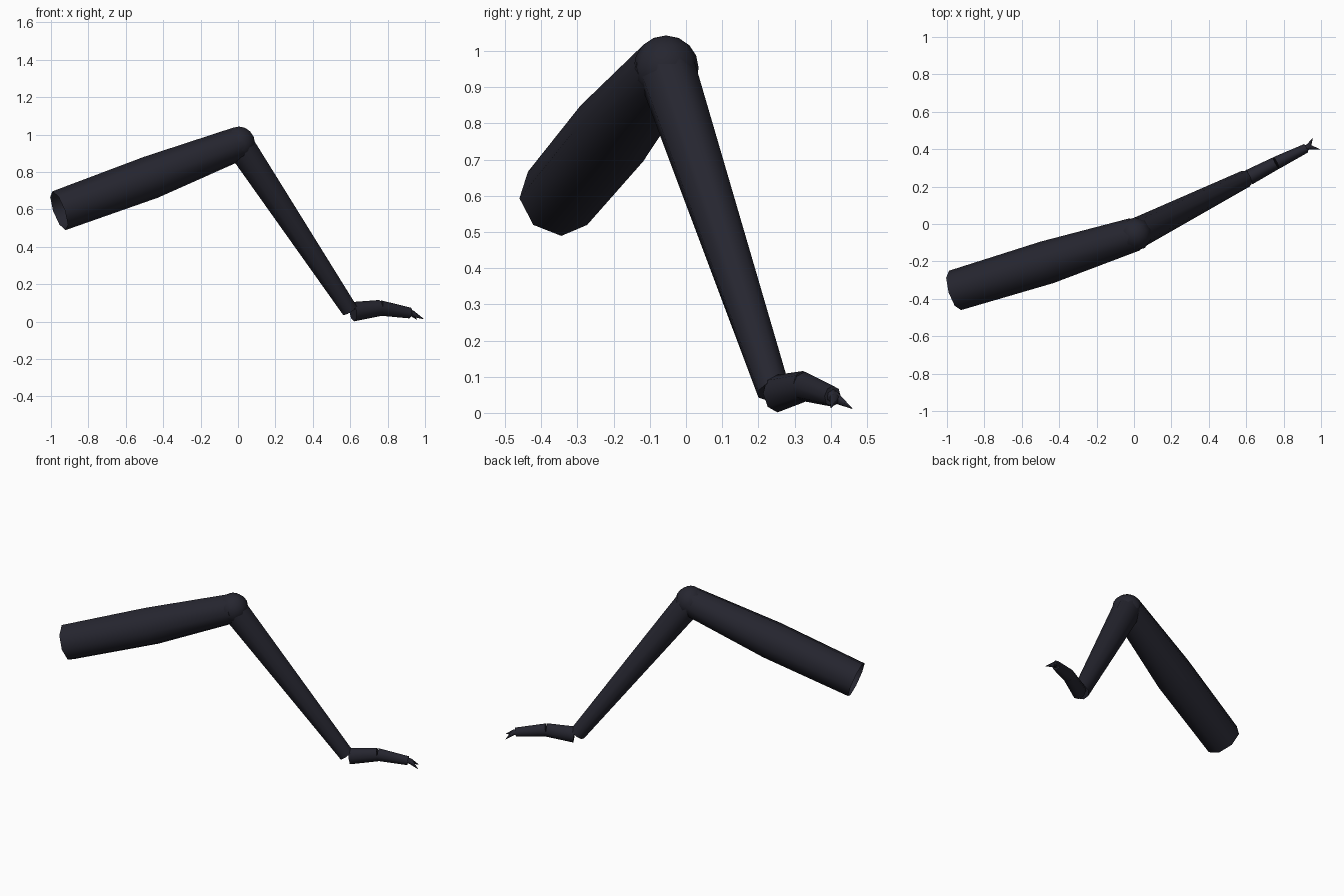
import bpy, bmesh, math
from mathutils import Vector

cube = bpy.data.objects.get("Cube")
if cube:
    bpy.data.objects.remove(cube)

shell = bpy.data.materials.new("dark_blue_black")
shell.use_nodes = True
colour = (0.019, 0.019, 0.029, 1)
shell.diffuse_color = colour
shell.node_tree.nodes["Principled BSDF"].inputs["Base Color"].default_value = colour


def finish(name, bm):
    bmesh.ops.recalc_face_normals(bm, faces=bm.faces)
    mesh = bpy.data.meshes.new(name)
    bm.to_mesh(mesh)
    bm.free()
    mesh.materials.append(shell)
    obj = bpy.data.objects.new(name, mesh)
    bpy.context.collection.objects.link(obj)
    bpy.ops.object.select_all(action='DESELECT')
    obj.select_set(True)
    bpy.context.view_layer.objects.active = obj
    bpy.ops.object.shade_smooth_by_angle(angle=math.radians(60))
    return obj


def tube(name, stations, sides=8, width=1.0, open_start=False):
    """Loft rings through (point, radius) stations; width flattens it sideways."""
    bm = bmesh.new()
    points = [Vector(p) for p, r in stations]
    rings = []
    for i, (p, r) in enumerate(stations):
        along = (points[min(i + 1, len(points) - 1)] - points[max(i - 1, 0)]).normalized()
        side = along.cross(Vector((0, 0, 1))).normalized()
        up = side.cross(along)
        ring = []
        for k in range(sides):
            a = math.tau * k / sides
            ring.append(bm.verts.new(points[i] + r * (up * math.cos(a) + side * width * math.sin(a))))
        rings.append(ring)
    for a, b in zip(rings, rings[1:]):
        for k in range(sides):
            n = (k + 1) % sides
            bm.faces.new((a[k], a[n], b[n], b[k]))
    if not open_start:
        bm.faces.new(rings[0])
    bm.faces.new(rings[-1])
    return finish(name, bm)


knee = (0.005, -0.055, 0.953)
ankle = (0.597, 0.242, 0.062)
toe_joint = (0.76, 0.326, 0.073)
toe_end = (0.92, 0.405, 0.046)

# Thick upper leg with an open body end
tube("upper_leg", [((-0.957, -0.355, 0.593), 0.11),
                   ((-0.465, -0.205, 0.772), 0.116),
                   (knee, 0.09)], open_start=True)

# Faceted ball at the knee
bm = bmesh.new()
bmesh.ops.create_uvsphere(bm, u_segments=10, v_segments=8, radius=0.09)
bmesh.ops.translate(bm, verts=bm.verts, vec=knee)
finish("knee_joint", bm)

# Tapering lower leg
tube("lower_leg", [(knee, 0.083), (ankle, 0.047)])

# Two foot segments
tube("foot_base", [((0.615, 0.25, 0.053), 0.052), (toe_joint, 0.043)], width=0.8)
tube("foot_tip", [(toe_joint, 0.041), (toe_end, 0.029)], width=0.85)

# Pair of pointed claws
for name, tip in (("left_claw", (0.993, 0.4, 0.014)), ("right_claw", (0.955, 0.459, 0.012))):
    tube(name, [((0.9, 0.397, 0.05), 0.022), ((0.932, 0.412, 0.043), 0.017), (tip, 0.001)], sides=6)
